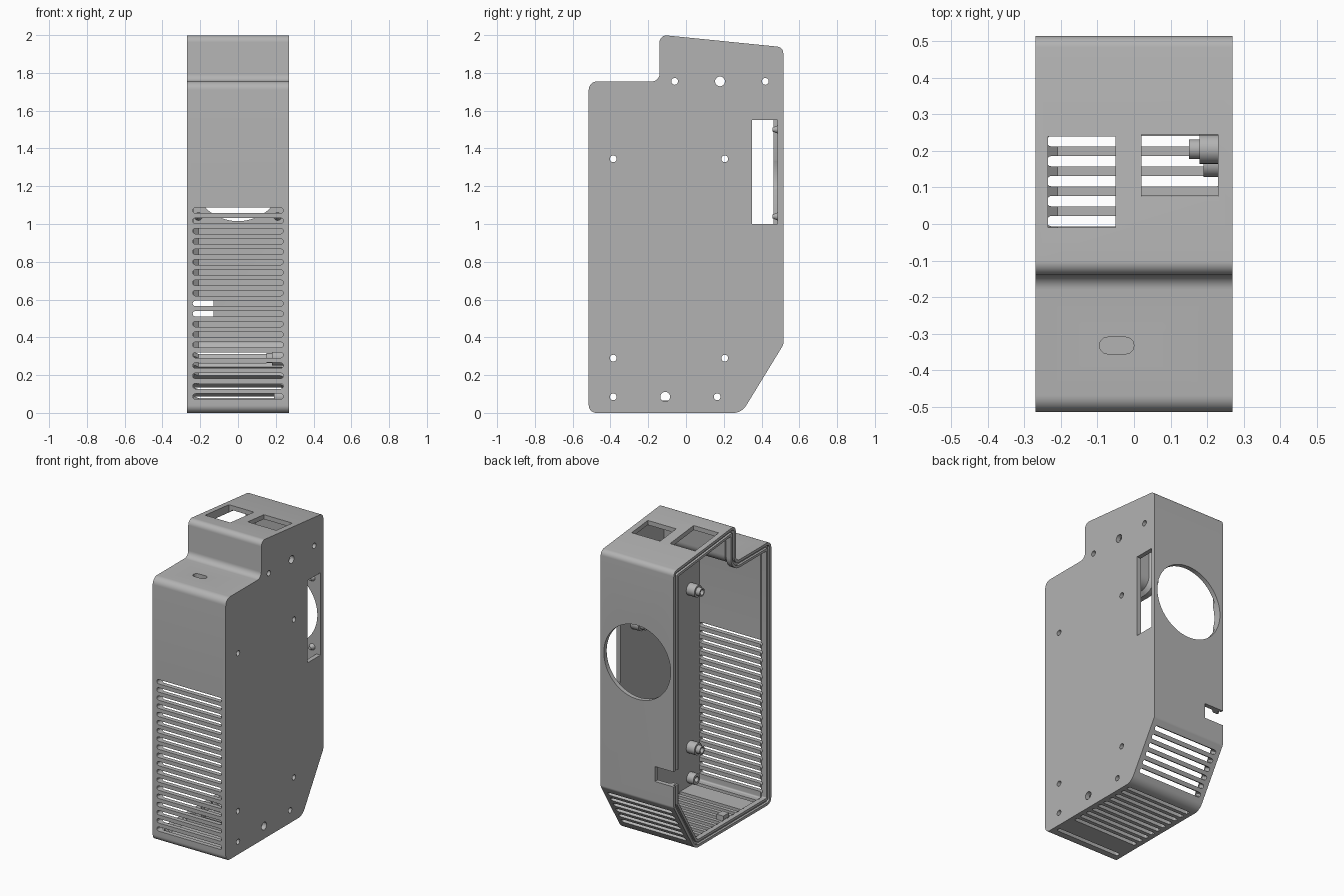
import bpy, bmesh, math
from mathutils import Vector, Matrix

if "Cube" in bpy.data.objects:
    bpy.data.objects.remove(bpy.data.objects["Cube"])

grey = bpy.data.materials.new("plain grey")
grey.use_nodes = True
grey.diffuse_color = (0.45, 0.45, 0.45, 1)
grey.node_tree.nodes["Principled BSDF"].inputs["Base Color"].default_value = (0.45, 0.45, 0.45, 1)

HALF, WALL = 0.27, 0.03
PITCH = 0.0547
# Side outline: y, z, corner radius
OUTLINE = [(-.515, 0, .04), (.295, 0, .08), (.515, .36, .03), (.515, 1.936, .035),
           (-.14, 2.002, .036), (-.14, 1.755, .04), (-.515, 1.755, .045)]


def outline(offset, seg=8):
    """Rounded side outline, moved inward by offset."""
    n = len(OUTLINE)
    pts = [Vector(p[:2]) for p in OUTLINE]
    dirs = [(pts[(i + 1) % n] - pts[i]).normalized() for i in range(n)]
    ring = []
    for i in range(n):
        a, b = dirs[i - 1], dirs[i]
        cross = a.x * b.y - a.y * b.x
        turn = math.acos(max(-1, min(1, a.dot(b))))
        side = 1 if cross > 0 else -1
        na, nb = Vector((-a.y, a.x)), Vector((-b.y, b.x))
        mid = (na + nb).normalized()
        corner = pts[i] + mid * offset / math.cos(turn / 2)
        r = max(OUTLINE[i][2] - side * offset, .006)
        centre = corner + mid * side * r / math.cos(turn / 2)
        start = -na * side * r
        for k in range(seg + 1):
            ring.append(centre + Matrix.Rotation(side * turn * k / seg, 2) @ start)
    return ring


def to_object(name, bm):
    bmesh.ops.recalc_face_normals(bm, faces=bm.faces)
    mesh = bpy.data.meshes.new(name)
    bm.to_mesh(mesh)
    bm.free()
    mesh.materials.append(grey)
    ob = bpy.data.objects.new(name, mesh)
    bpy.context.collection.objects.link(ob)
    return ob


def loft(name, sections, cyclic=False):
    """Join outlines given as (x, offset); cap the ends or close the loop."""
    bm = bmesh.new()
    rings = [[bm.verts.new((x, p.x, p.y)) for p in outline(off)] for x, off in sections]
    pairs = list(zip(rings, rings[1:]))
    if cyclic:
        pairs.append((rings[-1], rings[0]))
    else:
        bm.faces.new(rings[0])
        bm.faces.new(rings[-1])
    for a, b in pairs:
        for i in range(len(a)):
            j = (i + 1) % len(a)
            bm.faces.new((a[i], a[j], b[j], b[i]))
    return to_object(name, bm)


def slot(bm, centre, up, half_len=.24, half_h=.0145, depth=.07):
    """Capsule prism, long along x, cutting across the wall."""
    up = Vector(up).normalized()
    through = Vector((1, 0, 0)).cross(up) * depth
    r, ring = half_h, []
    for k in range(14):
        a = -math.pi / 2 + math.pi * (k % 7) / 6 + (math.pi if k > 6 else 0)
        shift = (half_len - r) * (1 if k < 7 else -1)
        ring.append(Vector(centre) + Vector((shift + r * math.cos(a), 0, 0)) + up * r * math.sin(a))
    lo = [bm.verts.new(p - through) for p in ring]
    hi = [bm.verts.new(p + through) for p in ring]
    bm.faces.new(lo)
    bm.faces.new(hi)
    for i in range(14):
        j = (i + 1) % 14
        bm.faces.new((lo[i], lo[j], hi[j], hi[i]))


def box(bm, x, y, z):
    size = [b - a for a, b in (x, y, z)]
    mid = [(a + b) / 2 for a, b in (x, y, z)]
    bmesh.ops.create_cube(bm, size=1, matrix=Matrix.Translation(mid) @ Matrix.Diagonal((*size, 1)))


def rod(bm, start, end, r1, r2=None, seg=24):
    start, end = Vector(start), Vector(end)
    d = end - start
    rot = d.to_track_quat('Z', 'Y').to_matrix().to_4x4()
    bmesh.ops.create_cone(bm, cap_ends=True, segments=seg, radius1=r1, radius2=r1 if r2 is None else r2,
                          depth=d.length, matrix=Matrix.Translation((start + end) / 2) @ rot)


def cut(target, cutter):
    mod = target.modifiers.new("cut", 'BOOLEAN')
    mod.operation, mod.solver, mod.object = 'DIFFERENCE', 'EXACT', cutter
    bpy.context.view_layer.objects.active = target
    bpy.ops.object.modifier_apply(modifier=mod.name)
    bpy.data.objects.remove(cutter)


def smooth(ob):
    bpy.ops.object.select_all(action='DESELECT')
    ob.select_set(True)
    bpy.context.view_layer.objects.active = ob
    bpy.ops.object.shade_smooth_by_angle(angle=math.radians(30))


# Hollow case, open on one side, with a thick grooved rim
case = loft("case", [(-HALF, 0), (HALF, 0)])
cut(case, loft("cavity", [(-.3, .052), (-.235, .052), (-.21, WALL), (HALF - WALL, WALL)]))
cut(case, loft("rim_groove", [(-.3, .018), (-.255, .018), (-.255, .035), (-.3, .035)], cyclic=True))

# Ventilation slots: front, bottom and slope
bm = bmesh.new()
for k in range(19):
    slot(bm, (0, -.5, .087 + PITCH * k), (0, 0, 1))
cut(case, to_object("front_slots", bm))
bm = bmesh.new()
for y in [-.43] + [.008 + PITCH * k for k in range(-5, 5)]:
    slot(bm, (0, y, 0), (0, 1, 0), depth=.06)
cut(case, to_object("bottom_slots", bm))
bm = bmesh.new()
foot, head = Vector((0, .295, 0)), Vector((0, .515, .36))
along = (head - foot).normalized()
for k in range(6):
    slot(bm, foot + along * (.225 + PITCH * (k - 2.5)), along, depth=.05)
cut(case, to_object("slope_slots", bm))

# Fan pocket, side window, top openings and cable notch
bm = bmesh.new()
box(bm, (-.235, .4), (.35, .485), (1.0, 1.55))
box(bm, (-.4, -.2), (.35, .485), (1.0, 1.55))
for x, y in (((-.235, -.05), (-.01, .24)), ((.02, .23), (.075, .245))):
    box(bm, x, y, (1.85, 2.1))
box(bm, (-.4, -.13), (.4, .6), (.5, .6))
slot(bm, (-.0475, -.333, 1.755), (0, 1, 0), .0475, .023, .07)
cut(case, to_object("openings", bm))
bm = bmesh.new()
rod(bm, (0, .4, 1.262), (0, .6, 1.262), .247, seg=64)
cut(case, to_object("fan_hole", bm))

# Screw holes through the side wall
board = [(y, z) for y in (-.385, .205) for z in (.29, 1.345)]
lid = [(-.06, 1.755), (.42, 1.755), (-.385, .085), (.165, .085)]
plain = [(.18, 1.755), (-.11, .085)]


def screw_holes():
    bm = bmesh.new()
    for y, z in board + lid:
        rod(bm, (.1, y, z), (.3, y, z), .018, seg=20)
    for y, z in plain:
        rod(bm, (.1, y, z), (.3, y, z), .026)
    return to_object("screw_holes", bm)


cut(case, screw_holes())
smooth(case)

# Hollow stepped posts for the board, short ones for the lid
bm = bmesh.new()
for y, z in board:
    rod(bm, (.242, y, z), (.18, y, z), .04)
for y, z in lid:
    rod(bm, (.242, y, z), (.19, y, z), .036)
posts = to_object("mounting_posts", bm)
cut(posts, screw_holes())
smooth(posts)
bm = bmesh.new()
for y, z in board:
    rod(bm, (.18, y, z), (.15, y, z), .027)
tips = to_object("post_tips", bm)
cut(tips, screw_holes())
smooth(tips)

# Fan pins on the back wall
bm = bmesh.new()
for x in (-.21, .21):
    for z in (1.04, 1.5):
        rod(bm, (x, .487, z), (x, .458, z), .022, .01, 16)
smooth(to_object("fan_pins", bm))

# Lid catches inside the rim
bm = bmesh.new()
box(bm, (-.22, -.17), (-.44, -.39), (1.68, 1.73))
box(bm, (-.22, -.17), (-.14, -.08), (.025, .065))
to_object("lid_catches", bm)
